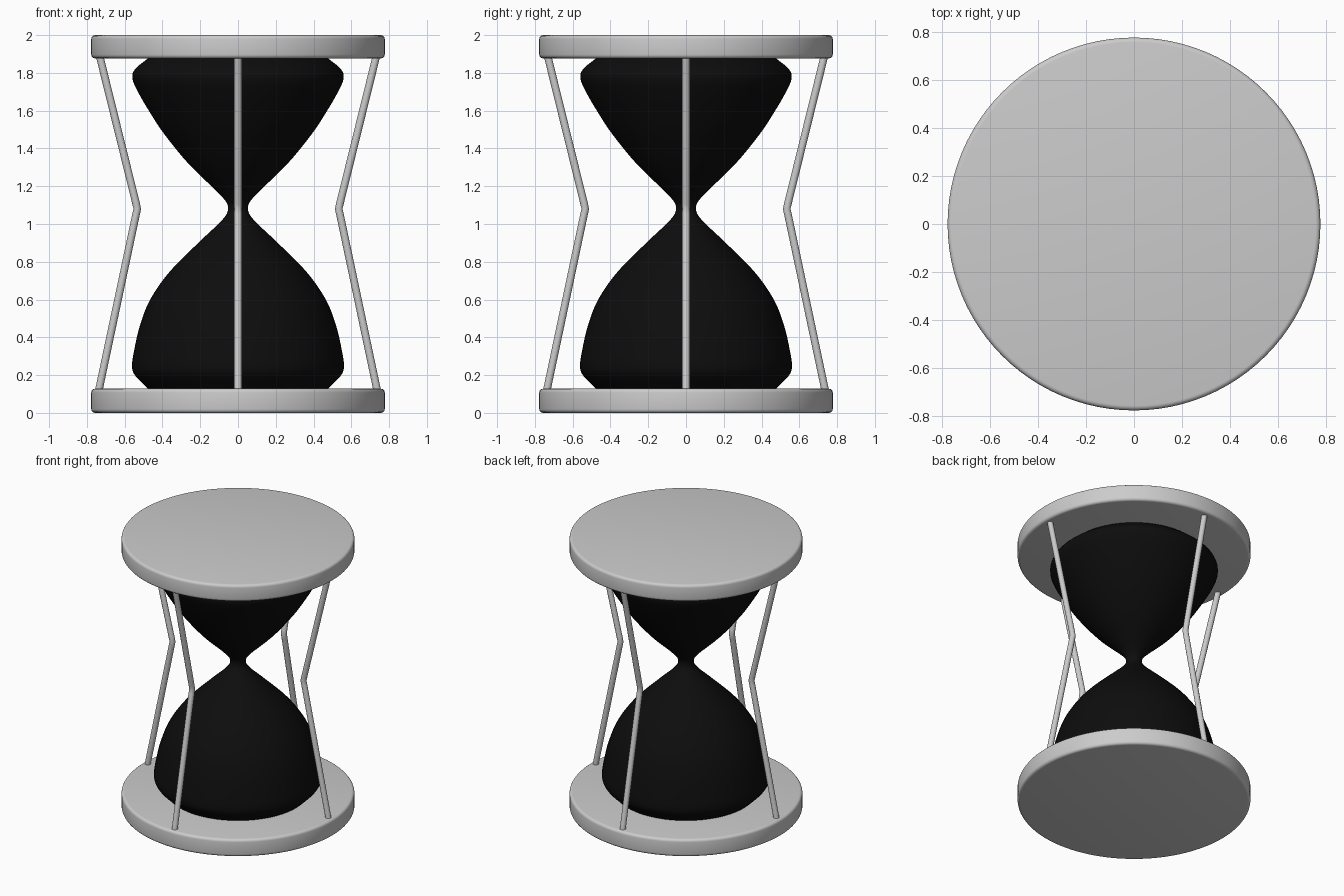
import bpy, bmesh, math
from mathutils import Vector

if "Cube" in bpy.data.objects:
    bpy.data.objects.remove(bpy.data.objects["Cube"])


def smooth_profile(pts, steps=4):
    # Catmull-Rom curve through (radius, height) points
    p = [Vector(q) for q in pts]
    p = [2 * p[0] - p[1]] + p + [2 * p[-1] - p[-2]]
    out = []
    for a, b, c, d in zip(p, p[1:], p[2:], p[3:]):
        for i in range(steps):
            t = i / steps
            out.append(0.5 * (2 * b + (c - a) * t + (2 * a - 5 * b + 4 * c - d) * t**2
                              + (3 * b - a - 3 * c + d) * t**3))
    return out + [p[-2]]


def lathe(name, profile, sides=64):
    bm = bmesh.new()
    rings = []
    for r, z in profile:
        rings.append([bm.verts.new((r * math.cos(k * math.tau / sides),
                                    r * math.sin(k * math.tau / sides), z))
                      for k in range(sides)])
    for lo, hi in zip(rings, rings[1:]):
        for k in range(sides):
            n = (k + 1) % sides
            bm.faces.new((lo[k], lo[n], hi[n], hi[k]))
    bm.faces.new(rings[0][::-1])
    bm.faces.new(rings[-1])
    mesh = bpy.data.meshes.new(name)
    bm.to_mesh(mesh)
    bm.free()
    obj = bpy.data.objects.new(name, mesh)
    bpy.context.collection.objects.link(obj)
    return finish(obj)


def finish(obj):
    bpy.ops.object.select_all(action='DESELECT')
    obj.select_set(True)
    bpy.context.view_layer.objects.active = obj
    bpy.ops.object.shade_smooth_by_angle(angle=math.radians(35))
    return obj


# End discs with rounded rims
R, B = 0.777, 0.02
for name, z0, z1 in (("base_disc", 0, 0.128), ("top_disc", 1.877, 2.0)):
    arc = [(R - B + B * math.cos(a), B * math.sin(a))
           for a in (i * math.pi / 8 for i in range(5))]
    lathe(name, [(x, z0 + B - y) for x, y in reversed(arc)]
          + [(x, z1 - B + y) for x, y in arc], 96)

# Black glass bulb
glass = bpy.data.materials.new("black_glass")
glass.diffuse_color = (0.004, 0.004, 0.004, 1)
glass.use_nodes = True
glass.node_tree.nodes["Principled BSDF"].inputs["Base Color"].default_value = glass.diffuse_color
lower = [(0.474, 0.126), (0.545, 0.198), (0.561, 0.25), (0.55, 0.33), (0.52, 0.46),
         (0.465, 0.60), (0.36, 0.75), (0.20, 0.91), (0.085, 1.02), (0.053, 1.08)]
upper = [(0.085, 1.145), (0.254, 1.31), (0.386, 1.47), (0.466, 1.59), (0.53, 1.70),
         (0.559, 1.77), (0.545, 1.82), (0.474, 1.879)]
bulb = lathe("glass_bulb", smooth_profile(lower + upper))
bulb.data.materials.append(glass)

# Four bent support rods
path = [(0.737, 0.118), (0.540, 1.05), (0.533, 1.08), (0.540, 1.11), (0.732, 1.887)]
for k, side in enumerate(("right", "back", "left", "front")):
    a = k * math.pi / 2
    curve = bpy.data.curves.new(side + "_rod", 'CURVE')
    curve.dimensions = '3D'
    curve.bevel_depth = 0.02
    curve.bevel_resolution = 4
    curve.use_fill_caps = True
    spline = curve.splines.new('POLY')
    spline.points.add(len(path) - 1)
    for pt, (r, z) in zip(spline.points, path):
        pt.co = (r * math.cos(a), r * math.sin(a), z, 1)
    rod = bpy.data.objects.new(side + "_rod", curve)
    bpy.context.collection.objects.link(rod)
    bpy.ops.object.select_all(action='DESELECT')
    rod.select_set(True)
    bpy.context.view_layer.objects.active = rod
    bpy.ops.object.convert(target='MESH')
    finish(bpy.context.view_layer.objects.active)
